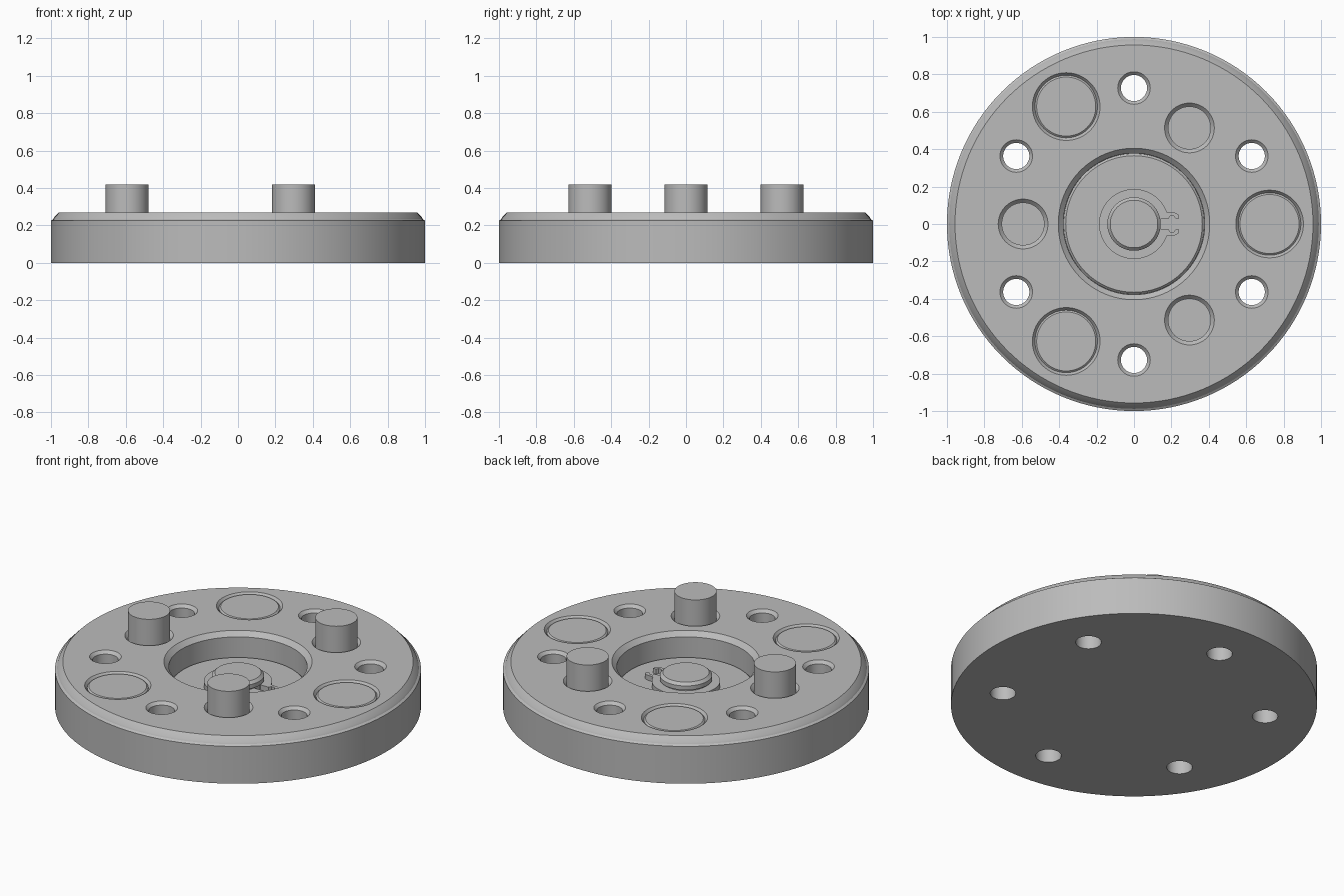
import bpy, bmesh, math
from mathutils import Vector

if "Cube" in bpy.data.objects:
    bpy.data.objects.remove(bpy.data.objects["Cube"])

steel = bpy.data.materials.new("plain grey")
steel.use_nodes = True
GREY = (0.5, 0.5, 0.5, 1)
steel.diffuse_color = GREY
steel.node_tree.nodes["Principled BSDF"].inputs["Base Color"].default_value = GREY

TOP = 0.27
FLOOR = 0.125


def polar(radius, degrees):
    a = math.radians(degrees)
    return Vector((radius * math.cos(a), radius * math.sin(a), 0))


def lathe(bm, profile, centre=(0, 0, 0), sides=64):
    """Solid of revolution; profile runs upward along the outside, capped at both ends."""
    rings = [[bm.verts.new(Vector(centre) + polar(r, 360 * i / sides) + Vector((0, 0, z)))
              for i in range(sides)] for r, z in profile]
    for low, high in zip(rings, rings[1:]):
        for i in range(sides):
            j = (i + 1) % sides
            bm.faces.new((low[i], low[j], high[j], high[i]))
    bm.faces.new(rings[0][::-1])
    bm.faces.new(rings[-1])


def finish(name, bm):
    mesh = bpy.data.meshes.new(name)
    bmesh.ops.recalc_face_normals(bm, faces=bm.faces)
    bm.to_mesh(mesh)
    bm.free()
    mesh.materials.append(steel)
    obj = bpy.data.objects.new(name, mesh)
    bpy.context.collection.objects.link(obj)
    return obj


def smooth(obj):
    bpy.ops.object.select_all(action="DESELECT")
    obj.select_set(True)
    bpy.context.view_layer.objects.active = obj
    bpy.ops.object.shade_smooth_by_angle(angle=math.radians(20))


def turned(name, profile, centre=(0, 0, 0), sides=64):
    bm = bmesh.new()
    lathe(bm, profile, centre, sides)
    obj = finish(name, bm)
    smooth(obj)
    return obj


bolt_spots = [polar(0.727, 30 + 60 * k) for k in range(6)]
pin_spots = [polar(0.593, 60 + 120 * k) for k in range(3)]
plug_spots = [polar(0.725, 120 * k) for k in range(3)]

# Round housing with a stepped, chamfered rim
body = turned("housing", [(1, 0), (1, 0.225), (0.988, 0.233), (0.983, 0.243), (0.957, TOP)], sides=128)

# Central recess, bolt holes and chamfered pockets cut from the housing
bm = bmesh.new()
lathe(bm, [(0.378, 0.1), (0.378, 0.243), (0.405, TOP), (0.405, 0.4)], sides=96)
for spot in bolt_spots:
    lathe(bm, [(0.07, -0.1), (0.07, 0.253), (0.087, TOP), (0.087, 0.4)], spot, 48)
for spot in pin_spots:
    lathe(bm, [(0.112, 0.247), (0.133, TOP), (0.133, 0.4)], spot)
for spot in plug_spots:
    lathe(bm, [(0.16, 0.243), (0.181, TOP), (0.181, 0.4)], spot)
cutter = finish("cutter", bm)
cutter.hide_render = True
cut = body.modifiers.new("cut", "BOOLEAN")
cut.operation = "DIFFERENCE"
cut.solver = "EXACT"
cut.object = cutter
bpy.context.view_layer.objects.active = body
bpy.ops.object.modifier_apply(modifier="cut")
bpy.data.objects.remove(cutter)
smooth(body)

# Drive pins and flush plugs
for k in range(3):
    turned(f"drive_pin_{k + 1}", [(0.115, 0.1), (0.115, 0.42)], pin_spots[k])
    turned(f"plug_{k + 1}", [(0.167, 0.1), (0.167, 0.257), (0.158, 0.265)], plug_spots[k])

# Inner plate at the bottom of the recess, and the shaft end
turned("inner_plate", [(0.377, 0.09), (0.377, FLOOR - 0.012), (0.365, FLOOR)], sides=96)
turned("shaft", [(0.13, 0.1), (0.13, 0.165), (0.143, 0.165), (0.143, 0.19), (0.127, 0.206)])

# Open retaining ring with two notched lugs around the shaft
lug = [(0.22, 0.06), (0.24, 0.048), (0.24, 0.03), (0.222, 0.03), (0.212, 0.043),
       (0.194, 0.043), (0.184, 0.027), (0.13, 0.027)]
outer = [polar(0.187, 340 - 5 * i) for i in range(65)]
inner = [polar(0.128, 15 + 5 * i) for i in range(67)]
outline = [p.to_2d() for p in outer] + [Vector(p) for p in lug]
outline += [p.to_2d() for p in inner]
outline += [Vector((x, -y)) for x, y in reversed(lug)]
bm = bmesh.new()
face = bm.faces.new([bm.verts.new((p.x, p.y, FLOOR - 0.005)) for p in outline])
extruded = bmesh.ops.extrude_face_region(bm, geom=[face])
bmesh.ops.translate(bm, vec=(0, 0, 0.035),
                    verts=[v for v in extruded["geom"] if isinstance(v, bmesh.types.BMVert)])
smooth(finish("retaining_ring", bm))
